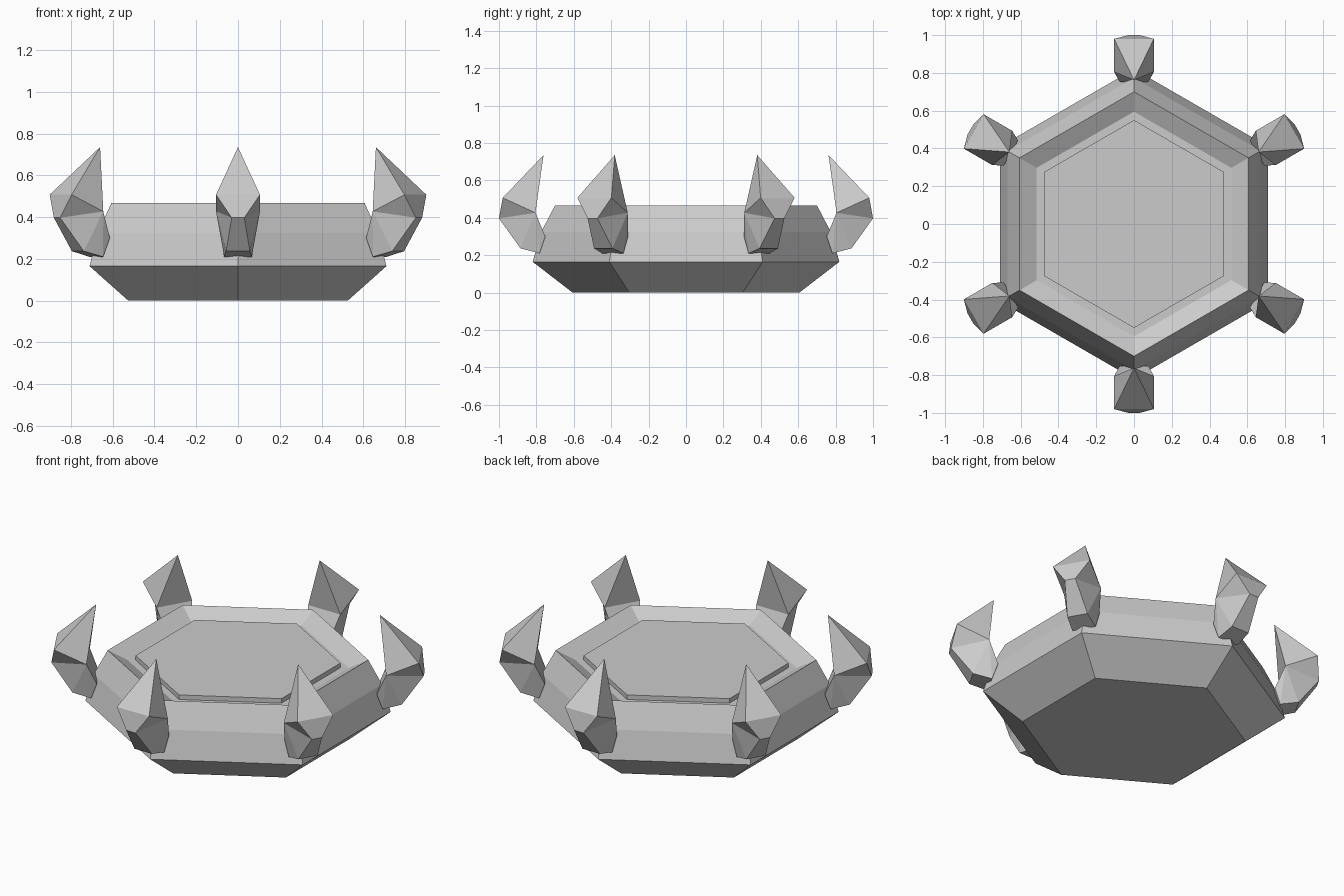
import bpy, bmesh
from math import pi, cos, sin
from mathutils import Matrix

if "Cube" in bpy.data.objects:
    bpy.data.objects.remove(bpy.data.objects["Cube"])


def finish(name, bm):
    bmesh.ops.remove_doubles(bm, verts=bm.verts, dist=1e-5)
    bmesh.ops.recalc_face_normals(bm, faces=bm.faces)
    me = bpy.data.meshes.new(name)
    bm.to_mesh(me)
    bm.free()
    ob = bpy.data.objects.new(name, me)
    bpy.context.collection.objects.link(ob)
    return ob


def hex_stack(name, profile):
    """Stack of hexagon rings (radius, height), capped at both ends."""
    bm = bmesh.new()
    rings = [[bm.verts.new((r * cos(pi / 6 + k * pi / 3), r * sin(pi / 6 + k * pi / 3), z))
              for k in range(6)] for r, z in profile]
    for a, b in zip(rings, rings[1:]):
        for k in range(6):
            n = (k + 1) % 6
            bm.faces.new((a[k], a[n], b[n], b[k]))
    bm.faces.new(rings[0])
    bm.faces.new(rings[-1])
    return finish(name, bm)


def claw(name, angle):
    """Mirrored claw pointing along +y, then turned to its corner."""
    # (half width, distance out, height); the last point is the side hub
    pts = [(0, .762, .735), (.105, .98, .507), (.03, 1.0, .397), (.057, .885, .237),
           (.066, .783, .21), (.076, .752, .30), (.105, .805, .427)]
    bm = bmesh.new()
    tip = bm.verts.new(pts[0])
    right = [tip] + [bm.verts.new(p) for p in pts[1:]]
    left = [tip] + [bm.verts.new((-x, y, z)) for x, y, z in pts[1:]]
    n = len(pts)
    # bands running across the middle
    for i in range(n):
        j = (i + 1) % n
        quad = [right[i], right[j], left[j], left[i]]
        bm.faces.new(list(dict.fromkeys(quad)))
    # faceted sides fanning out from the hub
    for side in (right, left):
        for i in range(n - 2):
            bm.faces.new((side[-1], side[i], side[i + 1]))
    bm.transform(Matrix.Rotation(angle, 4, 'Z'))
    return finish(name, bm)


# Hexagonal base with a sloped rim and shallow recess
hex_stack("base", [(.606, 0), (.82, .165), (.774, .325), (.70, .467), (.595, .415)])

# Raised plate in the recess
hex_stack("plate", [(.55, .40), (.55, .442)])

# One claw on each corner
for k in range(6):
    claw(f"claw_{k + 1}", k * pi / 3)
